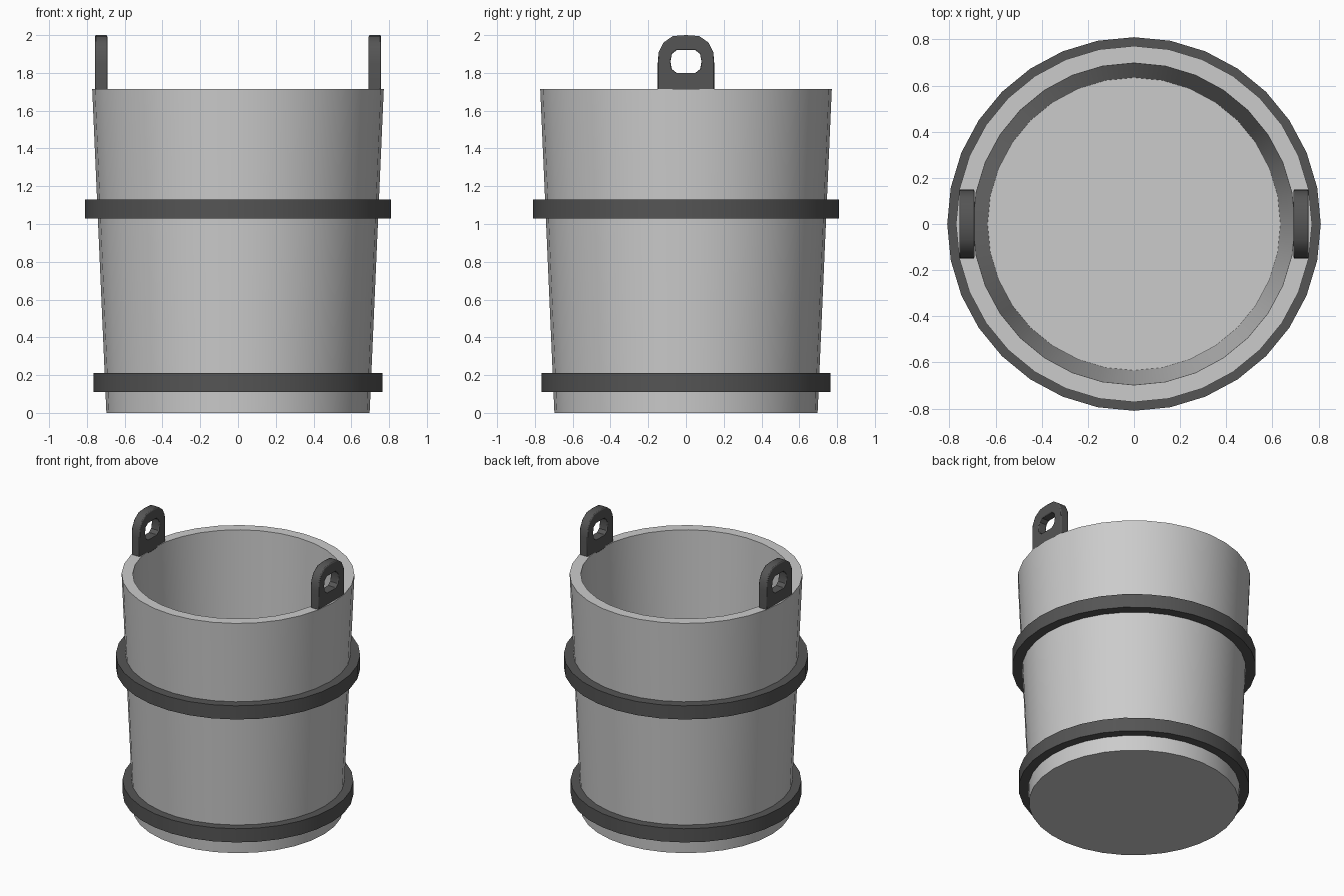
import bpy, bmesh, math

if "Cube" in bpy.data.objects:
    bpy.data.objects.remove(bpy.data.objects["Cube"])

SEG = 32
iron = bpy.data.materials.new("dark_iron")
iron.diffuse_color = (0.09, 0.09, 0.09, 1)
iron.use_nodes = True
iron.node_tree.nodes["Principled BSDF"].inputs["Base Color"].default_value = iron.diffuse_color


def finish(bm, name, mat=None, bevel=0):
    bmesh.ops.remove_doubles(bm, verts=bm.verts, dist=1e-5)
    bmesh.ops.recalc_face_normals(bm, faces=bm.faces)
    me = bpy.data.meshes.new(name)
    bm.to_mesh(me)
    bm.free()
    ob = bpy.data.objects.new(name, me)
    bpy.context.collection.objects.link(ob)
    if mat:
        me.materials.append(mat)
    if bevel:
        m = ob.modifiers.new("soft_edges", 'BEVEL')
        m.width, m.segments, m.limit_method = bevel, 2, 'ANGLE'
        m.angle_limit = math.radians(50)
    bpy.ops.object.select_all(action='DESELECT')
    ob.select_set(True)
    bpy.context.view_layer.objects.active = ob
    bpy.ops.object.shade_smooth_by_angle(angle=math.radians(35))
    return ob


def lathe(name, profile, closed, mat=None):
    """Spin an (r, z) profile; an open profile gets its two ends capped."""
    bm = bmesh.new()
    rings = [[bm.verts.new((r * math.cos(2 * math.pi * i / SEG),
                            r * math.sin(2 * math.pi * i / SEG), z))
              for i in range(SEG)] for r, z in profile]
    pairs = list(zip(rings, rings[1:]))
    if closed:
        pairs.append((rings[-1], rings[0]))
    else:
        bm.faces.new(rings[0])
        bm.faces.new(rings[-1])
    for a, b in pairs:
        for i in range(SEG):
            j = (i + 1) % SEG
            bm.faces.new((a[i], a[j], b[j], b[i]))
    return finish(bm, name, mat)


# Tapered hollow body
lathe("bucket_body", [(0.697, 0), (0.772, 1.715), (0.698, 1.715), (0.635, 0.12)], False)

# Hoops
for name, r_in, r_out, z0, z1 in (("lower_hoop", 0.69, 0.765, 0.11, 0.21),
                                  ("upper_hoop", 0.73, 0.81, 1.03, 1.13)):
    lathe(name, [(r_in, z0), (r_out, z0), (r_out, z1), (r_in, z1)], True, iron)

# Handle lugs: half outlines of plate and hole, mirrored in y
OUTER = [(0, 1.70), (0.15, 1.70), (0.15, 1.85), (0.145, 1.91), (0.12, 1.96), (0.07, 1.995), (0, 2.0)]
HOLE = [(0, 1.80), (0.05, 1.80), (0.075, 1.82), (0.082, 1.86), (0.075, 1.90), (0.05, 1.92), (0, 1.92)]


def lug(name, side):
    bm = bmesh.new()

    def loop(half, x):
        pts = half + [(-y, z) for y, z in half[-2:0:-1]]
        return [bm.verts.new((x, y, z)) for y, z in pts]

    xa, xb = side * 0.692, side * 0.757
    loops = [loop(OUTER, xa), loop(OUTER, xb), loop(HOLE, xb), loop(HOLE, xa)]
    n = len(loops[0])
    for k in range(4):
        a, b = loops[k], loops[(k + 1) % 4]
        for i in range(n):
            j = (i + 1) % n
            bm.faces.new((a[i], a[j], b[j], b[i]))
    finish(bm, name, iron, bevel=0.006)


lug("left_handle_lug", -1)
lug("right_handle_lug", 1)
